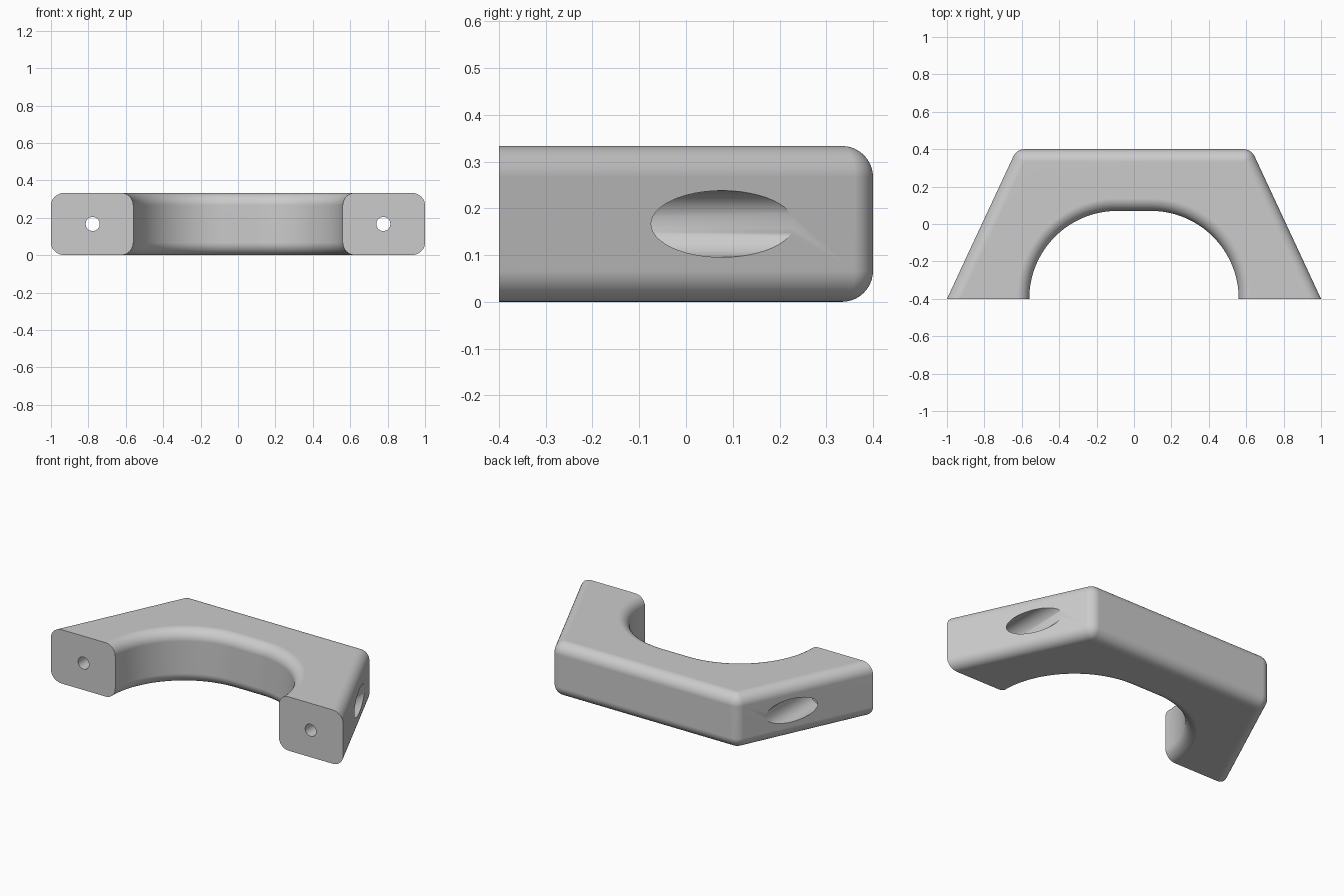
import bpy, bmesh, math
from mathutils import Matrix

cube = bpy.data.objects.get("Cube")
if cube:
    bpy.data.objects.remove(cube, do_unlink=True)

FRONT, BACK, HEIGHT = -0.4, 0.4, 1 / 3
FILLET = 0.0667
SLANT = math.radians(25)          # lean of the outer sides
ARCH_X, ARCH_R = 0.09, 0.47       # finger opening
HOLE_X = 0.777

grey = bpy.data.materials.new("plain grey")
grey.use_nodes = True
colour = (0.6, 0.6, 0.6, 1)
grey.diffuse_color = colour
grey.node_tree.nodes["Principled BSDF"].inputs["Base Color"].default_value = colour


def arc(cx, cy, r, a0, a1, n):
    steps = [a0 + (a1 - a0) * i / n for i in range(n + 1)]
    return [(cx + r * math.cos(a), cy + r * math.sin(a)) for a in steps]


def outline(inset):
    """Plan of the handle, drawn in by the given inset except at the flat feet."""
    cy = BACK - FILLET
    cx = 1 - FILLET / math.cos(SLANT) - (cy - FRONT) * math.tan(SLANT)
    half = arc(ARCH_X, FRONT, ARCH_R + inset, math.pi / 2, 0, 32)
    half.append((1 - inset / math.cos(SLANT), FRONT))
    half += arc(cx, cy, FILLET - inset, SLANT, math.pi / 2, 10)
    return half + [(-x, y) for x, y in reversed(half)]


# Handle body: outlines stacked up through the rounded edges
angles = [math.pi / 2 * i / 10 for i in range(11)]
layers = [(FILLET * (1 - math.sin(a)), FILLET * (1 - math.cos(a))) for a in angles]
layers += [(inset, HEIGHT - z) for inset, z in reversed(layers)]
bm = bmesh.new()
rings = [[bm.verts.new((x, y, z)) for x, y in outline(inset)] for inset, z in layers]
count = len(rings[0])
for low, high in zip(rings, rings[1:]):
    for i in range(count):
        j = (i + 1) % count
        bm.faces.new((low[i], low[j], high[j], high[i]))
bm.faces.new(rings[0])
bm.faces.new(rings[-1])
bmesh.ops.remove_doubles(bm, verts=bm.verts, dist=1e-5)
bmesh.ops.recalc_face_normals(bm, faces=bm.faces)


def finish(name, bm):
    mesh = bpy.data.meshes.new(name)
    bm.to_mesh(mesh)
    bm.free()
    obj = bpy.data.objects.new(name, mesh)
    mesh.materials.append(grey)
    bpy.context.collection.objects.link(obj)
    return obj


handle = finish("handle", bm)
bpy.context.view_layer.objects.active = handle
handle.select_set(True)


def bore(x, radius, y0, y1):
    """Drill a round hole along y through the handle."""
    bm = bmesh.new()
    place = Matrix.Translation((x, (y0 + y1) / 2, HEIGHT / 2)) @ Matrix.Rotation(math.pi / 2, 4, 'X')
    bmesh.ops.create_cone(bm, cap_ends=True, segments=48, radius1=radius,
                          radius2=radius, depth=y1 - y0, matrix=place)
    cutter = finish("hole_cutter", bm)
    cutter.hide_render = True
    mod = handle.modifiers.new("hole", 'BOOLEAN')
    mod.operation, mod.solver, mod.object = 'DIFFERENCE', 'EXACT', cutter
    bpy.ops.object.modifier_apply(modifier=mod.name)
    bpy.data.objects.remove(cutter, do_unlink=True)


# Screw holes in the feet, with wide counterbores open to the slanted sides
for side in (-1, 1):
    bore(side * HOLE_X, 0.0713, -0.2, 0.6)
    bore(side * HOLE_X, 0.0375, -0.5, -0.1)

bpy.ops.object.shade_smooth_by_angle(angle=math.radians(30))
weighted = handle.modifiers.new("even shading", 'WEIGHTED_NORMAL')
weighted.keep_sharp = True
